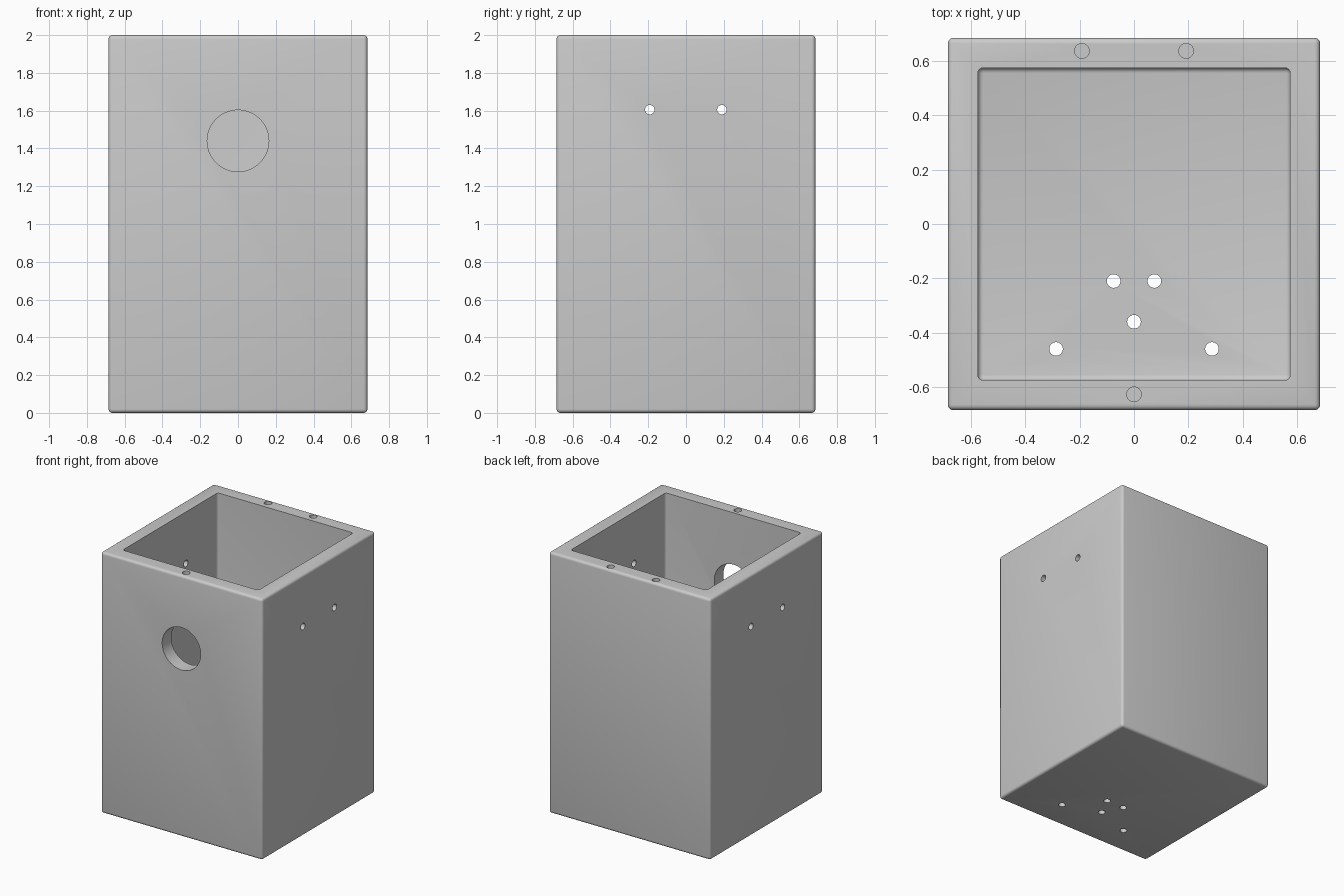
import bpy
import bmesh
from math import pi, radians
from mathutils import Matrix, Vector

old = bpy.data.objects.get("Cube")
if old:
    bpy.data.objects.remove(old, do_unlink=True)

HALF, HEIGHT, WALL, FLOOR = 0.685, 2.0, 0.11, 0.11
ROUND = 0.02

grey = bpy.data.materials.new("plain grey")
grey.use_nodes = True
colour = (0.6, 0.6, 0.6, 1)
grey.diffuse_color = colour
grey.node_tree.nodes["Principled BSDF"].inputs["Base Color"].default_value = colour


def make_object(name, bm):
    mesh = bpy.data.meshes.new(name)
    bm.to_mesh(mesh)
    bm.free()
    mesh.materials.append(grey)
    obj = bpy.data.objects.new(name, mesh)
    bpy.context.collection.objects.link(obj)
    return obj


def rounded_box(name, half, bottom, top, keep_top_sharp=False):
    bm = bmesh.new()
    size = Matrix.Diagonal((2 * half, 2 * half, top - bottom, 1))
    place = Matrix.Translation((0, 0, (top + bottom) / 2))
    bmesh.ops.create_cube(bm, size=1, matrix=place @ size)
    edges = [e for e in bm.edges
             if not (keep_top_sharp and all(v.co.z > top - 0.01 for v in e.verts))]
    bmesh.ops.bevel(bm, geom=edges, offset=ROUND, segments=4, profile=0.5,
                    affect='EDGES')
    return make_object(name, bm)


def drill(name, centre, radius, depth, axis):
    bm = bmesh.new()
    turn = Vector((0, 0, 1)).rotation_difference(Vector(axis)).to_matrix().to_4x4()
    bmesh.ops.create_cone(bm, cap_ends=True, segments=64, radius1=radius,
                          radius2=radius, depth=depth,
                          matrix=Matrix.Translation(centre) @ turn)
    return make_object(name, bm)


# Box body and its hollow
body = rounded_box("box_body", HALF, 0, HEIGHT)
cutters = [rounded_box("hollow_cutter", HALF - WALL, FLOOR, HEIGHT + 0.2, True)]

# Round entrance in the front wall
cutters.append(drill("entrance_cutter", (0, -HALF + WALL / 2, 1.44), 0.163, 0.3, (0, 1, 0)))

# Vents through both side walls
for y in (-0.192, 0.19):
    cutters.append(drill("vent_cutter", (0, y, 1.605), 0.025, 2, (1, 0, 0)))

# Drain holes through the floor
for x, y in ((-0.075, -0.21), (0.075, -0.21), (0, -0.36), (-0.287, -0.46), (0.287, -0.46)):
    cutters.append(drill("drain_cutter", (x, y, FLOOR / 2), 0.025, 0.3, (0, 0, 1)))

# Blind screw holes in the rim
for x, y in ((-0.192, 0.637), (0.192, 0.637), (0, -0.627)):
    cutters.append(drill("screw_hole_cutter", (x, y, HEIGHT), 0.027, 0.4, (0, 0, 1)))

# Cut everything out of the body
bpy.ops.object.select_all(action='DESELECT')
bpy.context.view_layer.objects.active = body
body.select_set(True)
for cutter in cutters:
    cutter.hide_render = True
    cut = body.modifiers.new("cut", 'BOOLEAN')
    cut.operation = 'DIFFERENCE'
    cut.solver = 'EXACT'
    cut.object = cutter
    bpy.ops.object.modifier_apply(modifier=cut.name)
    bpy.data.objects.remove(cutter, do_unlink=True)

bpy.ops.object.shade_smooth_by_angle(angle=radians(30))
